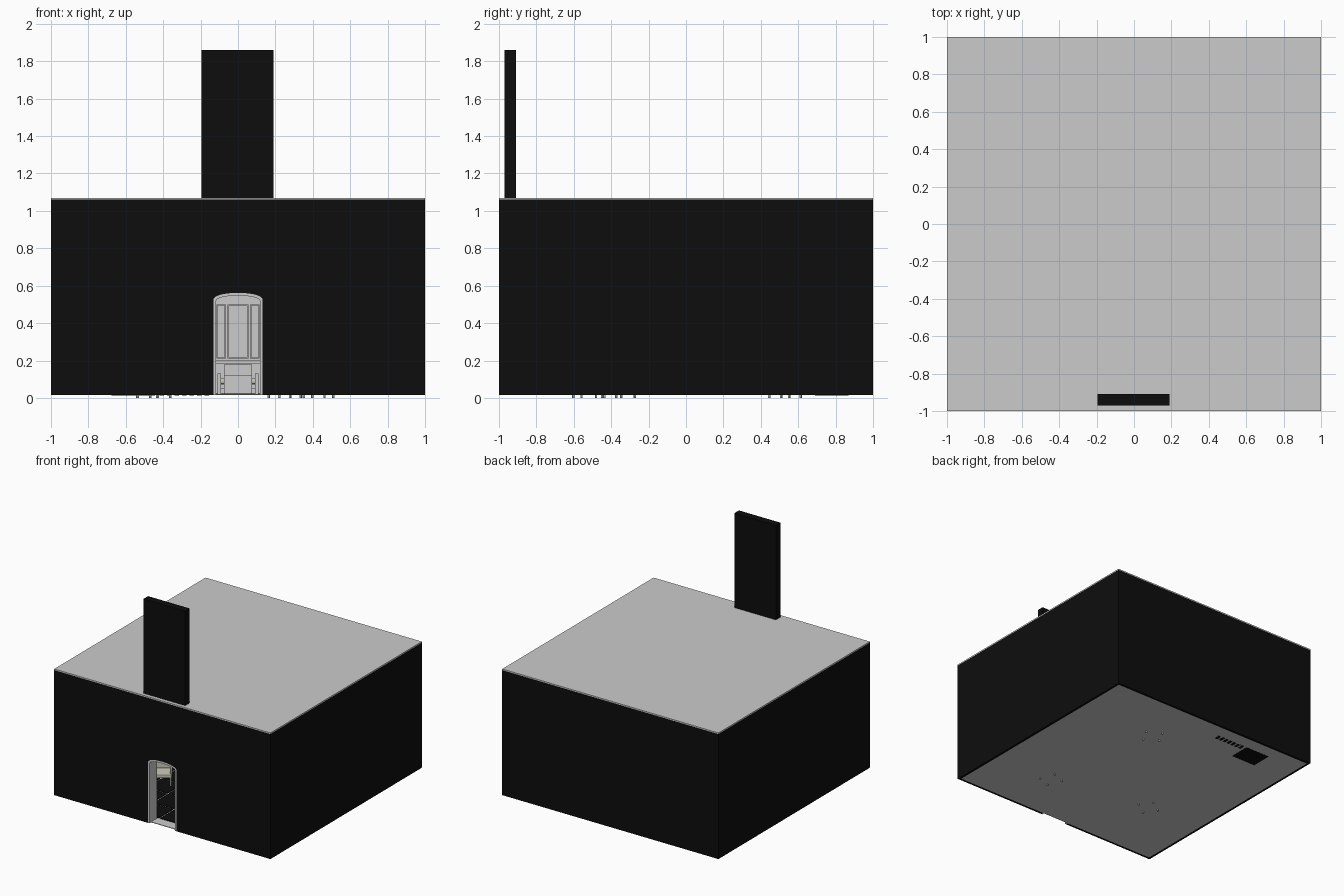
import bpy, bmesh, math
from mathutils import Matrix, Vector

if "Cube" in bpy.data.objects:
    bpy.data.objects.remove(bpy.data.objects["Cube"])


def material(name, rgb):
    m = bpy.data.materials.new(name)
    m.diffuse_color = (*rgb, 1)
    m.use_nodes = True
    m.node_tree.nodes["Principled BSDF"].inputs["Base Color"].default_value = m.diffuse_color
    return m


BLACK = material("black", (0.004, 0.004, 0.004))
WHITE = material("white", (0.8, 0.82, 0.81))
CREAM = material("cream", (0.62, 0.6, 0.48))


def finish(name, bm, mat=None, smooth=False):
    bmesh.ops.recalc_face_normals(bm, faces=bm.faces[:])
    me = bpy.data.meshes.new(name)
    bm.to_mesh(me)
    bm.free()
    ob = bpy.data.objects.new(name, me)
    bpy.context.collection.objects.link(ob)
    if mat:
        me.materials.append(mat)
    if smooth:
        bpy.ops.object.select_all(action='DESELECT')
        ob.select_set(True)
        bpy.context.view_layer.objects.active = ob
        bpy.ops.object.shade_smooth_by_angle(angle=math.radians(40))
    return ob


def add_box(bm, x0, x1, y0, y1, z0, z1, rot=Matrix()):
    m = Matrix.Translation(((x0 + x1) / 2, (y0 + y1) / 2, (z0 + z1) / 2))
    m = rot @ m @ Matrix.Diagonal((x1 - x0, y1 - y0, z1 - z0, 1))
    bmesh.ops.create_cube(bm, size=1, matrix=m)


def boxes(name, mat, *dims, rot=Matrix()):
    bm = bmesh.new()
    for d in dims:
        add_box(bm, *d, rot=rot)
    return finish(name, bm, mat)


def add_prism(bm, pts, y0, y1, rot=Matrix()):
    """Extrude an x-z outline from y0 to y1."""
    f = bm.faces.new([bm.verts.new(rot @ Vector((x, y0, z))) for x, z in pts])
    r = bmesh.ops.extrude_face_region(bm, geom=[f], use_keep_orig=True)
    vs = [g for g in r["geom"] if isinstance(g, bmesh.types.BMVert)]
    bmesh.ops.translate(bm, verts=vs, vec=rot.to_3x3() @ Vector((0, y1 - y0, 0)))


def arch(w, spring, rise, n=16):
    """Open outline of a shallow-arched doorway, left foot to right foot."""
    top = [(-w * math.cos(math.pi * i / n),
            spring + rise * math.sin(math.pi * i / n) ** 0.8) for i in range(n + 1)]
    return [(-w, F)] + top + [(w, F)]


F = 0.015          # underside of the building
FLOOR = 0.025      # top of the floor
TOP = 1.06         # underside of the roof
OUTER = arch(0.132, 0.52, 0.042)
INNER = arch(0.118, 0.515, 0.032)


def wall_with_door(name, half, y0, y1, mat):
    bm = bmesh.new()
    add_prism(bm, [(-half, F), (-half, TOP), (half, TOP), (half, F)] + OUTER[::-1], y0, y1)
    return finish(name, bm, mat)


# Black outer shell and pale inner lining
wall_with_door("front_outer_wall", 1.0, -1.0, -0.98, BLACK)
wall_with_door("front_inner_wall", 0.98, -0.98, -0.9, WHITE)
boxes("outer_walls", BLACK, (-1, 1, 0.98, 1, F, TOP),
      (-1, -0.98, -0.98, 0.98, F, TOP), (0.98, 1, -0.98, 0.98, F, TOP))
boxes("inner_walls", WHITE, (-0.98, 0.98, 0.9, 0.98, F, TOP),
      (-0.98, -0.9, -0.9, 0.9, F, TOP), (0.9, 0.98, -0.9, 0.9, F, TOP))
boxes("roof_slab", None, (-1, 1, -1, 1, TOP, 1.07))
boxes("floor_slab", None, (-0.98, 0.98, -0.98, 0.98, F, 0.02))

# Upright black slab on the roof
boxes("roof_monolith", BLACK, (-0.195, 0.19, -0.97, -0.91, 1.07, 1.86))

# Dark floor tiles separated by pale joints
tiles = []
for i in range(9):
    for j in range(9):
        x, y = -0.9 + 0.2 * i, -0.9 + 0.2 * j
        tiles.append((x + 0.006, x + 0.194, y + 0.006, y + 0.194, 0.02, FLOOR))
boxes("floor_tiles", BLACK, *tiles)

# Door lining
bm = bmesh.new()
add_prism(bm, OUTER + INNER[::-1], -1.0, -0.9)
finish("door_frame", bm, None)


# Wall mouldings: rectangular frames, rails and an arched niche
def frame(bm, x0, x1, z0, z1, rot, t=0.008, y0=0.888, y1=0.9):
    add_box(bm, x0, x1, y0, y1, z0, z0 + t, rot)
    add_box(bm, x0, x1, y0, y1, z1 - t, z1, rot)
    add_box(bm, x0, x0 + t, y0, y1, z0 + t, z1 - t, rot)
    add_box(bm, x1 - t, x1, y0, y1, z0 + t, z1 - t, rot)


for k, side in enumerate(("back", "left", "front", "right")):
    rot = Matrix.Rotation(k * math.pi / 2, 4, 'Z')
    bm = bmesh.new()
    for s in (-1, 1):
        for c in (0.3, 0.53, 0.76):
            a, b = sorted((s * (c - 0.09), s * (c + 0.09)))
            frame(bm, a, b, 0.24, 0.9, rot)
            frame(bm, a, b, 0.05, 0.19, rot)
        a, b = sorted((s * 0.14, s * 0.9))
        add_box(bm, a, b, 0.885, 0.9, 0.205, 0.222, rot)
    add_box(bm, -0.9, 0.9, 0.87, 0.9, 1.02, TOP, rot)
    if side != "front":
        add_prism(bm, OUTER + INNER[::-1], 0.88, 0.9, rot)
        for a, b in ((-0.115, -0.065), (-0.055, 0.055), (0.065, 0.115)):
            frame(bm, a, b, 0.21, 0.5, rot, 0.006)
        add_box(bm, -0.118, 0.118, 0.885, 0.9, 0.185, 0.2, rot)
    finish(side + "_wall_mouldings", bm, WHITE)

# Bed against the back wall, with panelled ends
boxes("bed_frame", WHITE, (-0.11, 0.11, 0.36, 0.86, 0.05, 0.075),
      (-0.075, 0.075, 0.85, 0.87, FLOOR, 0.18), (-0.075, 0.075, 0.35, 0.36, FLOOR, 0.12),
      *[(s * 0.1 - 0.01, s * 0.1 + 0.01, y, y + 0.02, F, 0.13)
        for s in (-1, 1) for y in (0.35, 0.85)])
bed = boxes("bed_mattress", CREAM, (-0.105, 0.105, 0.37, 0.85, 0.075, 0.105))
bev = bed.modifiers.new("soft", 'BEVEL')
bev.width, bev.segments = 0.012, 3


# Armchairs with slim legs
def armchair(name, x, y, angle):
    rot = Matrix.Translation((x, y, 0)) @ Matrix.Rotation(angle, 4, 'Z')
    boxes(name + "_legs", WHITE, *[
        (sx * 0.065 - 0.005, sx * 0.065 + 0.005, sy * 0.06 - 0.005, sy * 0.06 + 0.005, 0, 0.09)
        for sx in (-1, 1) for sy in (-1, 1)], rot=rot)
    ob = boxes(name + "_cushions", CREAM, (-0.075, 0.075, -0.07, 0.07, 0.09, 0.12),
               (-0.07, 0.07, 0.05, 0.07, 0.12, 0.25),
               *[(s * 0.07 - 0.008, s * 0.07 + 0.008, -0.06, 0.06, 0.12, 0.165)
                 for s in (-1, 1)], rot=rot)
    b = ob.modifiers.new("soft", 'BEVEL')
    b.width, b.segments = 0.006, 2


armchair("chair_one", 0.25, 0.53, -0.5)
armchair("chair_two", 0.43, -0.52, -1.2)
armchair("chair_three", -0.45, -0.36, 0.6)

# Round table on a pedestal
bm = bmesh.new()
for r0, r1, z0, z1 in ((0.1, 0.1, 0.17, 0.185), (0.012, 0.02, 0.04, 0.17), (0.06, 0.02, FLOOR, 0.04)):
    bmesh.ops.create_cone(bm, cap_ends=True, segments=32, radius1=r0, radius2=r1, depth=z1 - z0,
                          matrix=Matrix.Translation((0.5, -0.3, (z0 + z1) / 2)))
finish("round_table", bm, WHITE, smooth=True)

# Dark cabinets in the back left corner, flush through the floor
boxes("cabinet", BLACK, (-0.675, -0.445, 0.69, 0.87, F - 0.001, 0.18))
boxes("slatted_bench", BLACK, *[(-0.42 + 0.04 * i, -0.395 + 0.04 * i, 0.82, 0.87, F - 0.001, 0.12)
                                for i in range(7)])
